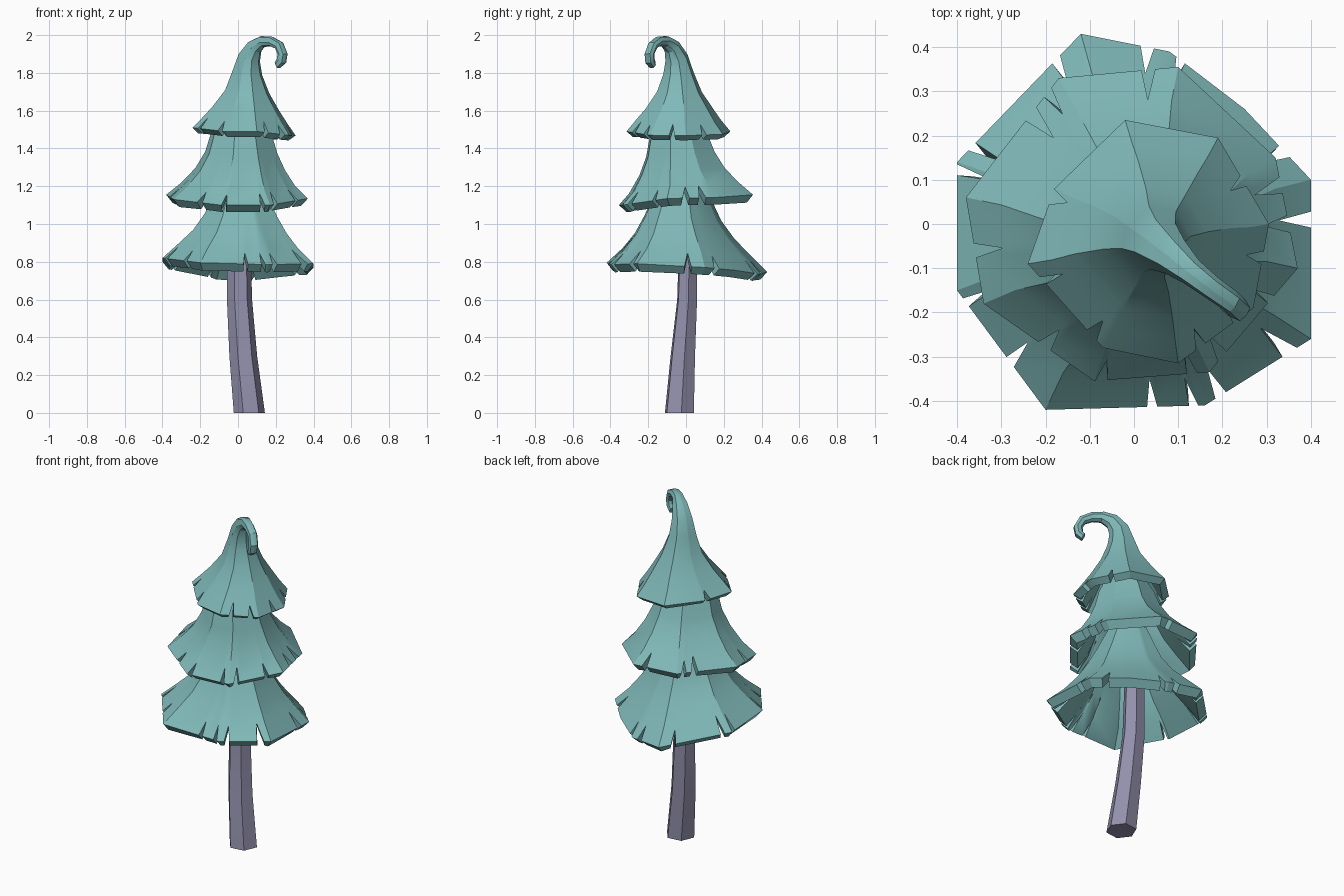
import bpy, math, random
from mathutils import Vector, Matrix

random.seed(4)
if "Cube" in bpy.data.objects:
    bpy.data.objects.remove(bpy.data.objects["Cube"], do_unlink=True)


def material(name, rgb):
    m = bpy.data.materials.new(name)
    m.use_nodes = True
    m.diffuse_color = (*rgb, 1)
    m.node_tree.nodes["Principled BSDF"].inputs["Base Color"].default_value = (*rgb, 1)
    return m


foliage = material("teal foliage", (0.215, 0.48, 0.48))
bark = material("purple bark", (0.29, 0.28, 0.41))
BEND_AXIS = Vector((0.6, 0.8, 0))


def make_object(name, verts, faces, mat):
    mesh = bpy.data.meshes.new(name)
    mesh.from_pydata(verts, [], faces)
    mesh.materials.append(mat)
    mesh.update()
    obj = bpy.data.objects.new(name, mesh)
    bpy.context.collection.objects.link(obj)
    bpy.ops.object.select_all(action='DESELECT')
    obj.select_set(True)
    bpy.context.view_layer.objects.active = obj
    return obj


def tier(name, corners, rings, notches, wall):
    """Flared hollow skirt; corners are (x, y, droop), rings are (x, y, z, scale, bend),
    notches are edge number + fraction along the edge."""
    n = len(corners)
    center = Vector((*rings[0][:2], 0))
    corners = [Vector(c) - center for c in corners]

    # columns around the rim: corners, and three per notch
    columns = [(float(i), "solid") for i in range(n)]
    for t in notches:
        i = int(t)
        length = (corners[(i + 1) % n] - corners[i]).length
        half = random.uniform(0.01, 0.02) / length
        columns += [(max(t - half, i + 0.01), "solid"), (t, "notch"),
                    (min(t + half, i + 0.99), "solid")]
    columns.sort()
    count = len(columns)

    verts = []
    for x, y, z, scale, bend in rings:
        turn = Matrix.Rotation(math.radians(bend), 3, BEND_AXIS)
        for t, kind in columns:
            i = int(t)
            offset = corners[i].lerp(corners[(i + 1) % n], t - i) * scale
            verts.append(Vector((x, y, z)) + turn @ offset)

    # the notch tips lie at varied depths in the lowest band
    for c, (t, kind) in enumerate(columns):
        if kind == "notch":
            verts[count + c] = verts[count + c].lerp(verts[c], random.uniform(0, 0.3))

    faces = []
    for r in range(len(rings) - 1):
        for c in range(count):
            d = (c + 1) % count
            low, high = r * count, (r + 1) * count
            if r == 0 and columns[c][1] == "notch":
                faces.append((low + d, high + d, high + c))
            elif r == 0 and columns[d][1] == "notch":
                faces.append((low + c, high + d, high + c))
            else:
                faces.append((low + c, low + d, high + d, high + c))
    top = (len(rings) - 1) * count
    faces.append(tuple(range(top, top + count)))
    obj = make_object(name, verts, faces, foliage)

    # wall thickness shrinks towards the top
    group = obj.vertex_groups.new(name="wall")
    for r, ring in enumerate(rings):
        group.add(list(range(r * count, (r + 1) * count)), min(1, ring[3]), 'REPLACE')
    shell = obj.modifiers.new("wall", 'SOLIDIFY')
    shell.thickness = wall
    shell.offset = -1
    shell.vertex_group = "wall"
    bpy.ops.object.modifier_apply(modifier="wall")

    # drop the unused rim points left at the notches
    bpy.ops.object.mode_set(mode='EDIT')
    bpy.ops.mesh.select_all(action='SELECT')
    bpy.ops.mesh.delete_loose()
    bpy.ops.object.mode_set(mode='OBJECT')
    bpy.ops.object.shade_smooth_by_angle(angle=math.radians(28))


# lower skirt
tier("lower_foliage",
     [(-.40, .14, .03), (-.40, -.15, .05), (-.20, -.42, .025), (.16, -.41, .015),
      (.40, -.26, .02), (.40, .10, 0), (.25, .26, -.015), (.08, .39, -.035), (-.12, .43, -.025)],
     [(0, 0, .77, 1, 0), (0, 0, .852, .8, 0), (.01, -.01, .937, .62, 0),
      (.015, -.02, 1.03, .48, 0), (.015, -.02, 1.12, .38, 0), (.015, -.02, 1.25, .25, 0)],
     [.06, 1.1, 1.6, 2.67, 2.93, 3.15, 3.8, 4.75, 5.4, 6.85, 7.25, 8.2, 8.88], .055)

# middle skirt
tier("middle_foliage",
     [(-.38, .06, .025), (-.34, -.18, 0), (-.09, -.355, -.03), (.17, -.335, -.03),
      (.37, -.10, .005), (.32, .15, .01), (.10, .355, .025), (-.17, .33, .03)],
     [(0, 0, 1.13, 1, 0), (.005, -.005, 1.2, .8, 0), (.015, -.02, 1.28, .635, 0),
      (.02, -.03, 1.37, .51, 0), (.02, -.04, 1.47, .43, 0), (.03, -.04, 1.6, .25, 0)],
     [.5, 1.55, 2.06, 2.85, 3.15, 3.7, 4.4, 4.75, 6.25, 7.12, 7.3], .055)

# top skirt, drawn out into a curled tip
tier("top_foliage",
     [(-.24, -.09, .02), (-.07, -.28, 0), (.10, -.315, 0), (.27, -.19, -.02),
      (.305, 0, -.022), (.19, .195, -.015), (-.02, .235, 0), (-.18, .08, .015)],
     [(.035, -.04, 1.49, 1, 0), (.04, -.04, 1.55, .82, 0), (.045, -.035, 1.61, .65, 0),
      (.05, -.035, 1.70, .43, 0), (.05, -.04, 1.80, .29, 5), (.06, -.05, 1.88, .22, 20),
      (.09, -.075, 1.94, .16, 45), (.13, -.11, 1.968, .115, 70), (.175, -.145, 1.968, .1, 95),
      (.218, -.175, 1.945, .095, 130), (.236, -.193, 1.9, .095, 175),
      (.23, -.19, 1.862, .095, 205), (.21, -.177, 1.842, .08, 240)],
     [.2, .85, 2.3, 2.8, 3.6, 4.5, 7.1], .045)

# bent six-sided trunk, narrower front to back near the top
SIDES = 6
levels = [(.06, -.035, 0, .083, .083), (.028, -.017, .3, .074, .07),
          (.008, .006, .6, .067, .057), (.005, .012, 1.0, .06, .05)]
trunk_verts = [(x + rx * math.cos(a), y + ry * math.sin(a), z)
               for x, y, z, rx, ry in levels
               for a in [math.tau * (k + .12) / SIDES for k in range(SIDES)]]
trunk_faces = [tuple(reversed(range(SIDES))),
               tuple(range(SIDES * (len(levels) - 1), SIDES * len(levels)))]
for r in range(len(levels) - 1):
    for k in range(SIDES):
        a, b = r * SIDES + k, r * SIDES + (k + 1) % SIDES
        trunk_faces.append((a, b, b + SIDES, a + SIDES))
make_object("trunk", trunk_verts, trunk_faces, bark)
bpy.ops.object.shade_smooth_by_angle(angle=math.radians(28))
